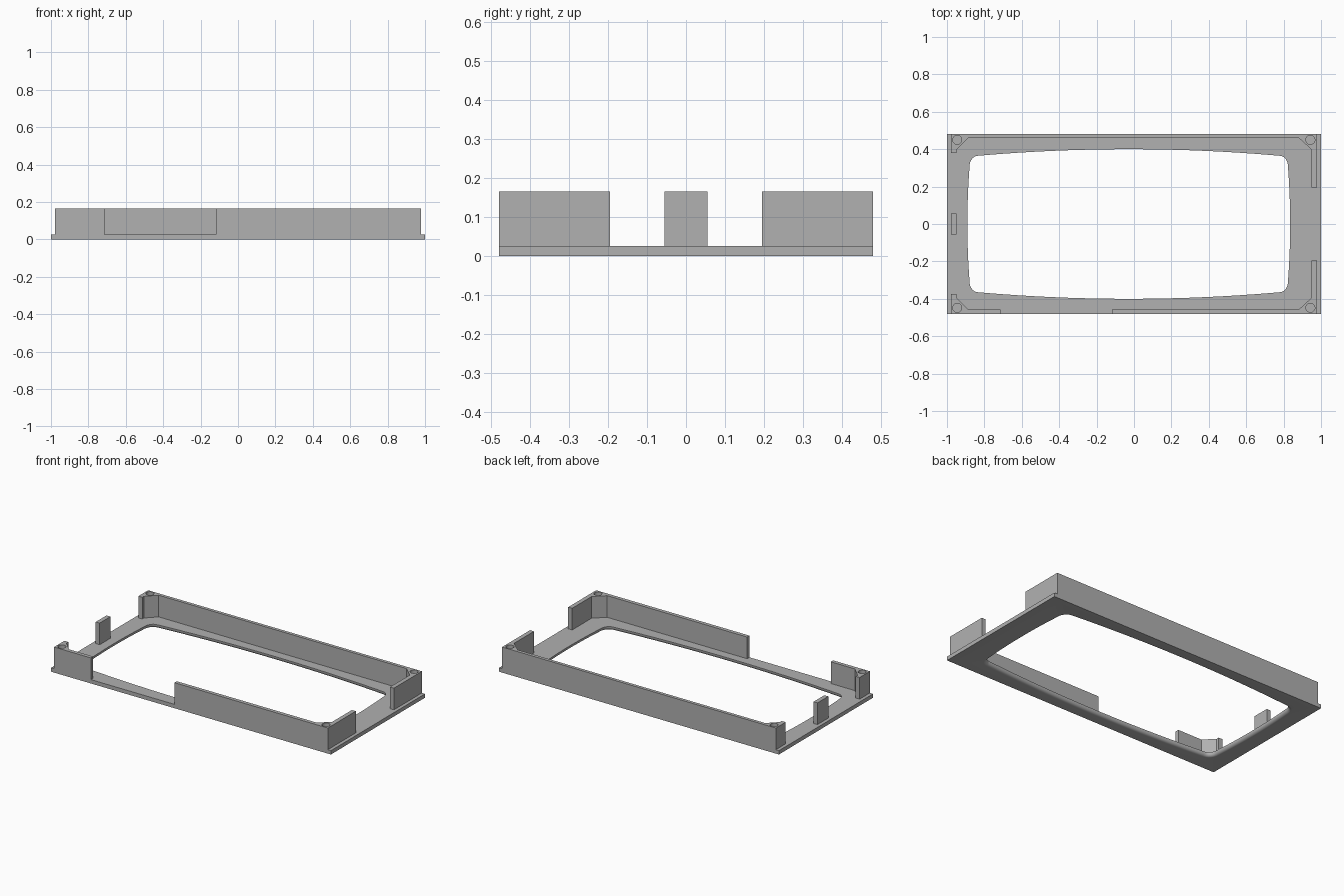
import bpy, bmesh, math
from mathutils import Vector

cube = bpy.data.objects.get("Cube")
if cube:
    bpy.data.objects.remove(cube, do_unlink=True)

grey = bpy.data.materials.new("matte grey")
grey.use_nodes = True
COLOUR = (0.44, 0.44, 0.44, 1)
grey.diffuse_color = COLOUR
grey.node_tree.nodes["Principled BSDF"].inputs["Base Color"].default_value = COLOUR

BASE_TOP = 0.025
WALL_TOP = 0.165
HALF_DEPTH = 0.48
WALL_X = 0.978      # outer face of the side walls
INNER_X = 0.95      # inner face of the side walls


def add_ring(bm, loop, z):
    verts = [bm.verts.new((x, y, z)) for x, y in loop]
    edges = [bm.edges.new((v, verts[i - 1])) for i, v in enumerate(verts)]
    return verts, edges


def slab(name, outline, low, high, holes=()):
    """Extruded outline; each hole is a list of (loop, z) from bottom to top."""
    bm = bmesh.new()
    bottom, top = [], []
    for rings in [[(outline, low), (outline, high)], *holes]:
        made = [add_ring(bm, loop, z) for loop, z in rings]
        for (a, _), (b, _) in zip(made, made[1:]):
            for i in range(len(a)):
                bm.faces.new((a[i - 1], a[i], b[i], b[i - 1]))
        bottom += made[0][1]
        top += made[-1][1]
    for edges in (bottom, top):
        bmesh.ops.triangle_fill(bm, use_beauty=True, use_dissolve=False, edges=edges)
    bmesh.ops.recalc_face_normals(bm, faces=bm.faces[:])
    mesh = bpy.data.meshes.new(name)
    bm.to_mesh(mesh)
    bm.free()
    mesh.materials.append(grey)
    obj = bpy.data.objects.new(name, mesh)
    bpy.context.collection.objects.link(obj)
    bpy.ops.object.select_all(action='DESELECT')
    bpy.context.view_layer.objects.active = obj
    obj.select_set(True)
    bpy.ops.object.shade_smooth_by_angle(angle=math.radians(30))
    return obj


def window_loop():
    """Bowed rectangle with rounded corners, counter-clockwise."""
    corner_x, corner_y, rx, ry = 0.805, 0.31, 0.046, 0.055
    quarter = []
    for i in range(7):
        y = corner_y * i / 6
        quarter.append((0.863 - 0.012 * (y / corner_y) ** 2, y))
    for i in range(1, 9):
        a = math.pi / 2 * i / 8
        quarter.append((corner_x + rx * math.cos(a), corner_y + ry * math.sin(a)))
    for i in range(11, -1, -1):
        x = corner_x * i / 12
        quarter.append((x, 0.40 - 0.035 * (x / corner_x) ** 2))
    half = quarter + [(-x, y) for x, y in quarter[-2::-1]]
    full = half + [(x, -y) for x, y in half[-2:0:-1]]
    return [(x - 0.028, y) for x, y in full]


def grow(loop, distance):
    result = []
    for i, p in enumerate(loop):
        t = (Vector(loop[(i + 1) % len(loop)]) - Vector(loop[i - 1])).normalized()
        result.append((p[0] + t.y * distance, p[1] - t.x * distance))
    return result


def screw_hole(x, y):
    loop = [(x + 0.024 * math.cos(math.tau * i / 32),
             y + 0.024 * math.sin(math.tau * i / 32)) for i in range(32)]
    return [(loop, BASE_TOP), (loop, WALL_TOP)]


# Base frame, its window rounded over along the underside
window = window_loop()
R = 0.02
rings = []
for i in range(6, -1, -1):
    a = math.pi / 2 * i / 6
    rings.append((grow(window, R - R * math.cos(a)), R - R * math.sin(a)))
rings.append((window, BASE_TOP))
D = HALF_DEPTH
slab("base_frame", [(-1, -D), (1, -D), (1, D), (-1, D)], 0, BASE_TOP, [rings])

# Back wall with both corner posts and side returns
W, N = WALL_X, INNER_X
slab("back_wall", [(-W, D), (-W, 0.38), (-N, 0.38), (-N, 0.397), (-0.888, 0.459),
                   (0.882, 0.459), (N, 0.397), (N, 0.195), (W, 0.195), (W, D)],
     BASE_TOP, WALL_TOP, [screw_hole(-0.945, 0.45), screw_hole(0.943, 0.45)])

# Front walls either side of the gap
slab("front_wall_right", [(-W, -D), (-0.715, -D), (-0.715, -0.456), (-0.888, -0.456),
                          (-N, -0.394), (-N, -0.375), (-W, -0.375)],
     BASE_TOP, WALL_TOP, [screw_hole(-0.945, -0.448)])
slab("front_wall_left", [(W, -D), (W, -0.195), (N, -0.195), (N, -0.394),
                         (0.882, -0.456), (-0.118, -0.456), (-0.118, -D)],
     BASE_TOP, WALL_TOP, [screw_hole(0.943, -0.448)])

# Small upright tab in the middle of the right side
slab("side_tab", [(-W, -0.055), (-N, -0.055), (-N, 0.055), (-W, 0.055)],
     BASE_TOP, WALL_TOP)
